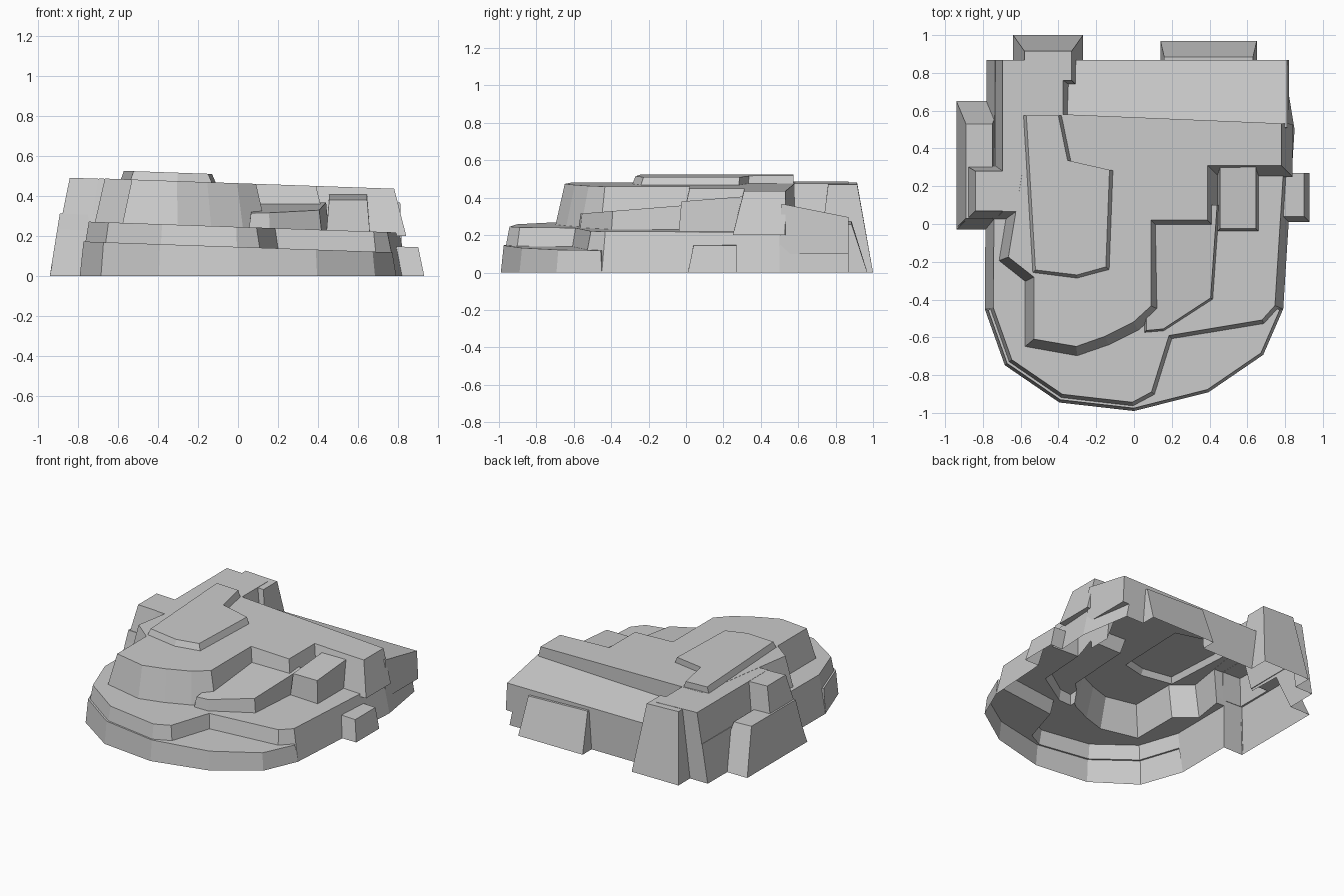
import bpy, bmesh
from math import sin, cos, pi
from mathutils import Vector, Matrix

if "Cube" in bpy.data.objects:
    bpy.data.objects.remove(bpy.data.objects["Cube"])

TOP = .463      # plateau height
SLANT = .06     # usual inward lean of a wall
BACK = .868     # rear face
FALL = Vector((-.035, 0))   # tops fall towards +x
RISE = Vector((0, .08))     # right terraces rise towards the back
tiers = []


def box(x0, x1, y0, y1):
    return [(x0, y0), (x1, y0), (x1, y1), (x0, y1)]


def shrink(outline, lean, back):
    """Move every edge inwards; edges facing the back use their own distance."""
    pts = [Vector(p) for p in outline]
    edges = [(q - p).normalized() for p, q in zip(pts, pts[1:] + pts[:1])]
    normals = [Vector((e.y, -e.x)) for e in edges]
    dist = [back if m.y > .9 else lean for m in normals]
    return [p - Matrix((normals[i - 1], normals[i])).inverted() @ Vector((dist[i - 1], dist[i]))
            for i, p in enumerate(pts)]


def tier(name, outline, top, lean=SLANT, base=0, back=0, tilt=FALL):
    """Block with leaning walls and a gently tilted top."""
    bm = bmesh.new()
    low = [bm.verts.new((*p, base)) for p in outline]
    high = [bm.verts.new((*p, top + p.dot(tilt))) for p in shrink(outline, lean, back)]
    bm.faces.new(low)
    bm.faces.new(high)
    for i in range(len(low)):
        bm.faces.new((low[i - 1], low[i], high[i], high[i - 1]))
    bmesh.ops.recalc_face_normals(bm, faces=bm.faces)
    me = bpy.data.meshes.new(name)
    bm.to_mesh(me)
    bm.free()
    ob = bpy.data.objects.new(name, me)
    bpy.context.collection.objects.link(ob)
    tiers.append(ob)


# rounded front, shared by the two lowest terraces
front = []
for i in range(7):
    a = pi * i / 6
    x, s = -.79 * cos(a), sin(a)
    front.append((x, -.45 - .54 * s + .08 * x * s))
rear = [(.85, .5), (.79, BACK), (-.78, BACK)]
tier("terraced_rock", front[:4] + [(.13, -.92), (.22, -.63), (.7, -.55), front[-1]] + rear,
     .245, SLANT * .75)
tier("front_step", front + [(0, 0)], .145, SLANT / 4)

# main upper plateau and its crown
tier("plateau", [
    (-.59, -.66), (-.3, -.71), (-.13, -.65), (.03, -.57), (.15, -.46), (.15, -.04),
    (.45, -.04), (.45, .25), (.84, .25), (.84, .53), (-.6, .59), (-.73, -.2), (-.59, -.31)],
     TOP, base=.2)
tier("crown", [(-.55, -.27), (-.3, -.3), (-.12, -.25), (-.1, .28), (-.32, .33),
               (-.37, .575), (-.6, .575)], .505, SLANT / 2, .44)

# left shoulder and lobes, running down to the ground
tier("left_shoulder", box(-.78, -.29, -.02, BACK), TOP - .001, .085)
tier("left_lobe", box(-.94, -.5, -.03, .34), TOP - .002, .1, back=SLANT)
tier("left_niche", box(-.94, -.7, -.02, .65), .28, .05, back=.12)
tier("back_lobe", box(-.64, -.27, .7, 1), TOP - .003, back=.085)

# sloping back shelf and its buttress
tier("back_shelf", box(-.4, .82, .5, BACK), .47, .01, .1, tilt=RISE * -2.5)
tier("back_buttress", box(.14, .65, .7, .97), .28, .02, back=.085)

# stepped terraces and knob on the right
tier("middle_terrace", [(.05, -.58), (.16, -.57), (.42, -.4), (.455, .1), (.05, .1)],
     .36, .015, .2, tilt=RISE)
tier("right_terrace", box(.44, .66, -.04, .33), .382, .015, .2, tilt=RISE)
tier("right_knob", box(.7, .93, .01, .27), .175, .03)

# fuse everything into one shell
rock, *parts = tiers
for ob in parts:
    mod = rock.modifiers.new("fuse", 'BOOLEAN')
    mod.operation = 'UNION'
    mod.solver = 'EXACT'
    mod.object = ob
dg = bpy.context.evaluated_depsgraph_get()
mesh = bpy.data.meshes.new_from_object(rock.evaluated_get(dg))
rock.modifiers.clear()
rock.data = mesh
for ob in parts:
    bpy.data.objects.remove(ob)

# open underside
bm = bmesh.new()
bm.from_mesh(mesh)
under = [f for f in bm.faces if all(v.co.z < .001 for v in f.verts)]
bmesh.ops.delete(bm, geom=under, context='FACES')
bm.to_mesh(mesh)
bm.free()
